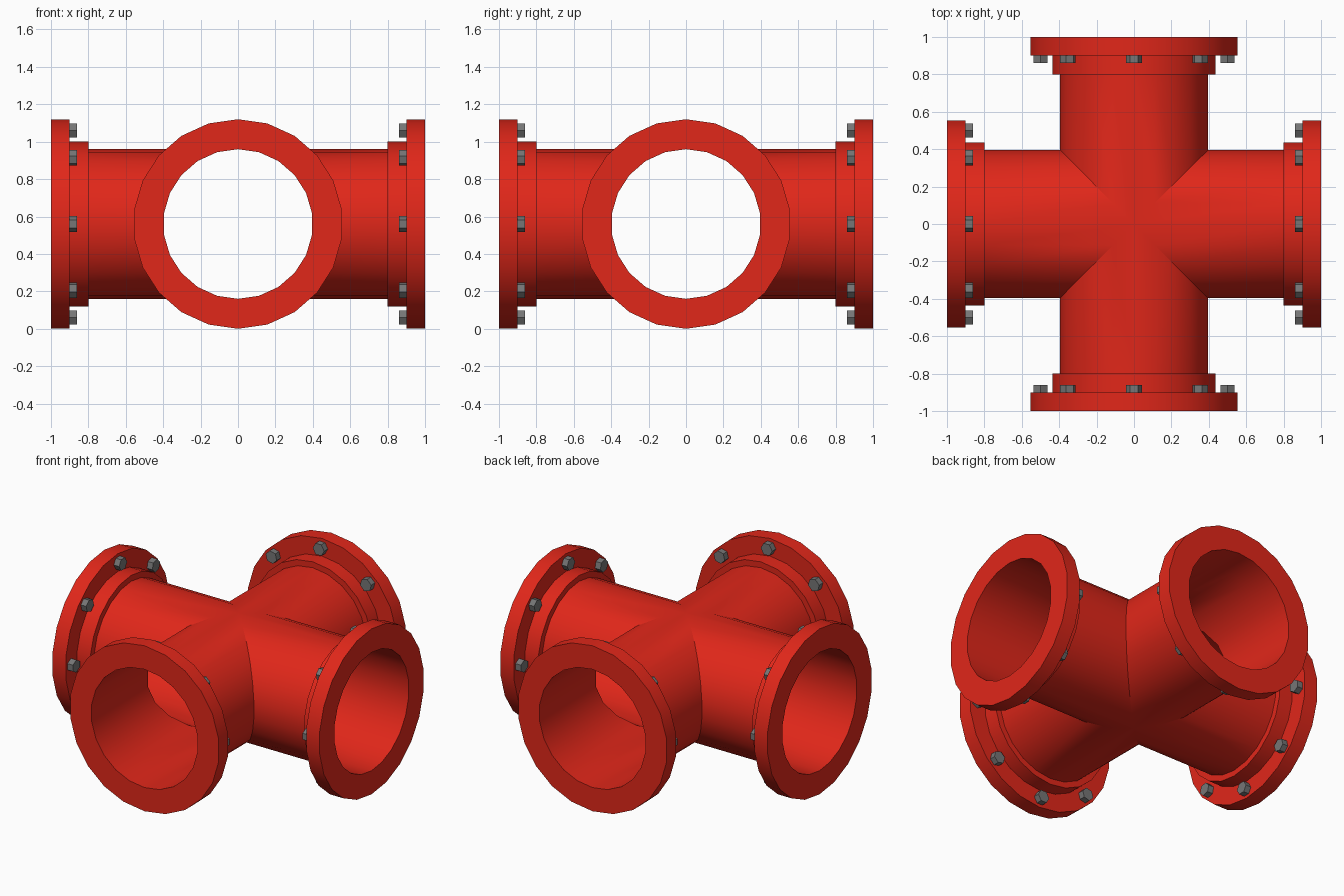
import bpy, bmesh
from math import sin, cos, pi, radians
from mathutils import Matrix, Vector

if "Cube" in bpy.data.objects:
    bpy.data.objects.remove(bpy.data.objects["Cube"])

SIDES, R, ZC = 22, 0.40, 0.56


def material(name, colour):
    m = bpy.data.materials.new(name)
    m.diffuse_color = colour
    m.use_nodes = True
    m.node_tree.nodes["Principled BSDF"].inputs["Base Color"].default_value = m.diffuse_color
    return m


red = material("red_paint", (0.75, 0.02, 0.01, 1))
steel = material("grey_steel", (0.18, 0.18, 0.18, 1))


def turn(k):
    return Matrix.Translation((0, 0, ZC)) @ Matrix.Rotation(k * pi / 2, 4, 'Z')


def loft(bm, rings, matrix):
    """Skin a list of closed rings of points, facing outward along +x."""
    rows = [[bm.verts.new(matrix @ Vector(p)) for p in ring] for ring in rings]
    n = len(rows[0])
    for a, b in zip(rows, rows[1:]):
        for j in range(n):
            k = (j + 1) % n
            bm.faces.new((a[j], b[j], b[k], a[k]))
    return rows


def circle(along, r, n=SIDES):
    return [(along, r * sin(2 * pi * j / n), r * cos(2 * pi * j / n)) for j in range(n)]


def finish(bm, name, mat, smooth=True):
    bmesh.ops.remove_doubles(bm, verts=bm.verts[:], dist=1e-5)
    mesh = bpy.data.meshes.new(name)
    bm.to_mesh(mesh)
    bm.free()
    mesh.materials.append(mat)
    ob = bpy.data.objects.new(name, mesh)
    bpy.context.collection.objects.link(ob)
    if smooth:
        bpy.ops.object.select_all(action='DESELECT')
        ob.select_set(True)
        bpy.context.view_layer.objects.active = ob
        bpy.ops.object.shade_smooth_by_angle(angle=radians(30))


# Four thin pipe arms, mitred together where they cross
bm = bmesh.new()
for k in range(4):
    mitre = [(abs(u), u, z) for _, u, z in circle(0, R)]
    loft(bm, [mitre, circle(0.8, R)], turn(k))
finish(bm, "cross_pipe", red)

# Stepped flange with collar and bore at the end of each arm
profile = [(0.8, R), (0.8, 0.44), (0.9, 0.44), (0.9, 0.56), (1.0, 0.56), (1.0, R), (0.8, R)]
for k in range(4):
    bm = bmesh.new()
    loft(bm, [circle(a, r) for a, r in profile], turn(k))
    finish(bm, f"flange_{k + 1}", red)

# Eight hexagonal bolt heads behind each flange
for k in range(4):
    bm = bmesh.new()
    for i in range(8):
        place = turn(k) @ Matrix.Rotation(i * pi / 4, 4, 'X') @ Matrix.Translation((0, 0, 0.5))
        hexagon = [[(a, y, z) for _, z, y in reversed(circle(0, 0.043, 6))] for a in (0.86, 0.9)]
        rows = loft(bm, hexagon, place)
        bm.faces.new(rows[0])
        bm.faces.new(rows[1][::-1])
    bmesh.ops.recalc_face_normals(bm, faces=bm.faces[:])
    finish(bm, f"flange_bolts_{k + 1}", steel, smooth=False)
